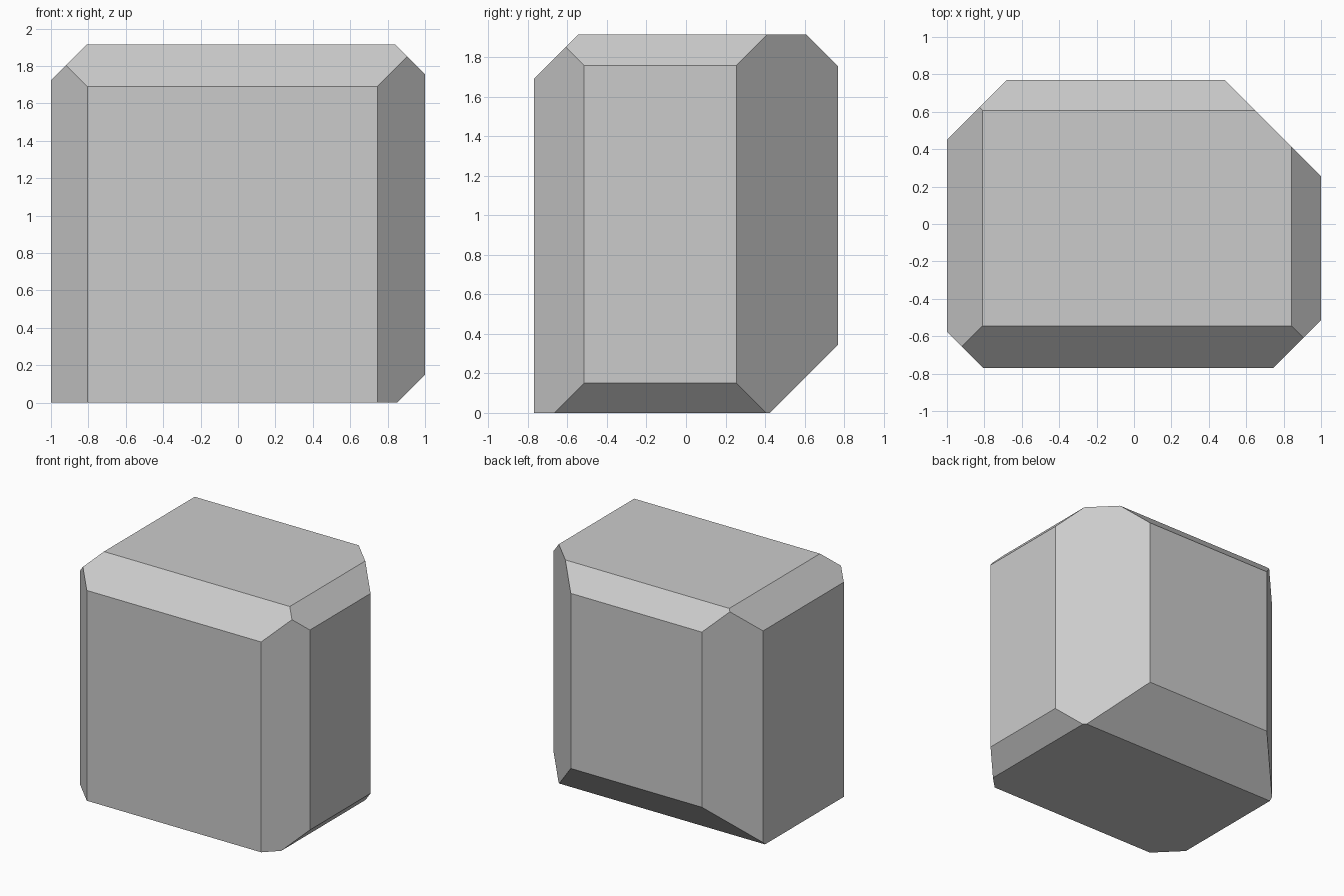
import bpy, bmesh
from mathutils import Vector

if "Cube" in bpy.data.objects:
    bpy.data.objects.remove(bpy.data.objects["Cube"])

# Plain block: half width, half depth, height
W, D, H = 1.0, 0.77, 1.915
bm = bmesh.new()
bmesh.ops.create_cube(bm, size=1)
for v in bm.verts:
    v.co = Vector((v.co.x * 2 * W, v.co.y * 2 * D, (v.co.z + 0.5) * H))


def chamfer(direction, offset):
    """Slice off an edge at 45 degrees where direction . p > offset, and cap it."""
    n = Vector(direction)
    cut = bmesh.ops.bisect_plane(
        bm, geom=bm.verts[:] + bm.edges[:] + bm.faces[:], dist=1e-5,
        plane_co=n * offset / n.length_squared, plane_no=n, clear_outer=True)
    edges = [e for e in cut["geom_cut"] if isinstance(e, bmesh.types.BMEdge)]
    bmesh.ops.holes_fill(bm, edges=edges, sides=0)


# Upright edges: front right, front left, back left, back right
chamfer((1, -1, 0), 1.515)
chamfer((-1, -1, 0), 1.575)
chamfer((-1, 1, 0), 1.45)
chamfer((1, 1, 0), 1.255)
# Top edges: front, right, left, back
chamfer((0, -1, 1), 2.46)
chamfer((1, 0, 1), 2.757)
chamfer((-1, 0, 1), 2.725)
chamfer((0, 1, 1), 2.522)
# Bottom edges: right, back
chamfer((1, 0, -1), 0.85)
chamfer((0, 1, -1), 0.425)

bmesh.ops.recalc_face_normals(bm, faces=bm.faces[:])
mesh = bpy.data.meshes.new("chamfered_block")
bm.to_mesh(mesh)
bm.free()
block = bpy.data.objects.new("chamfered_block", mesh)
bpy.context.collection.objects.link(block)
